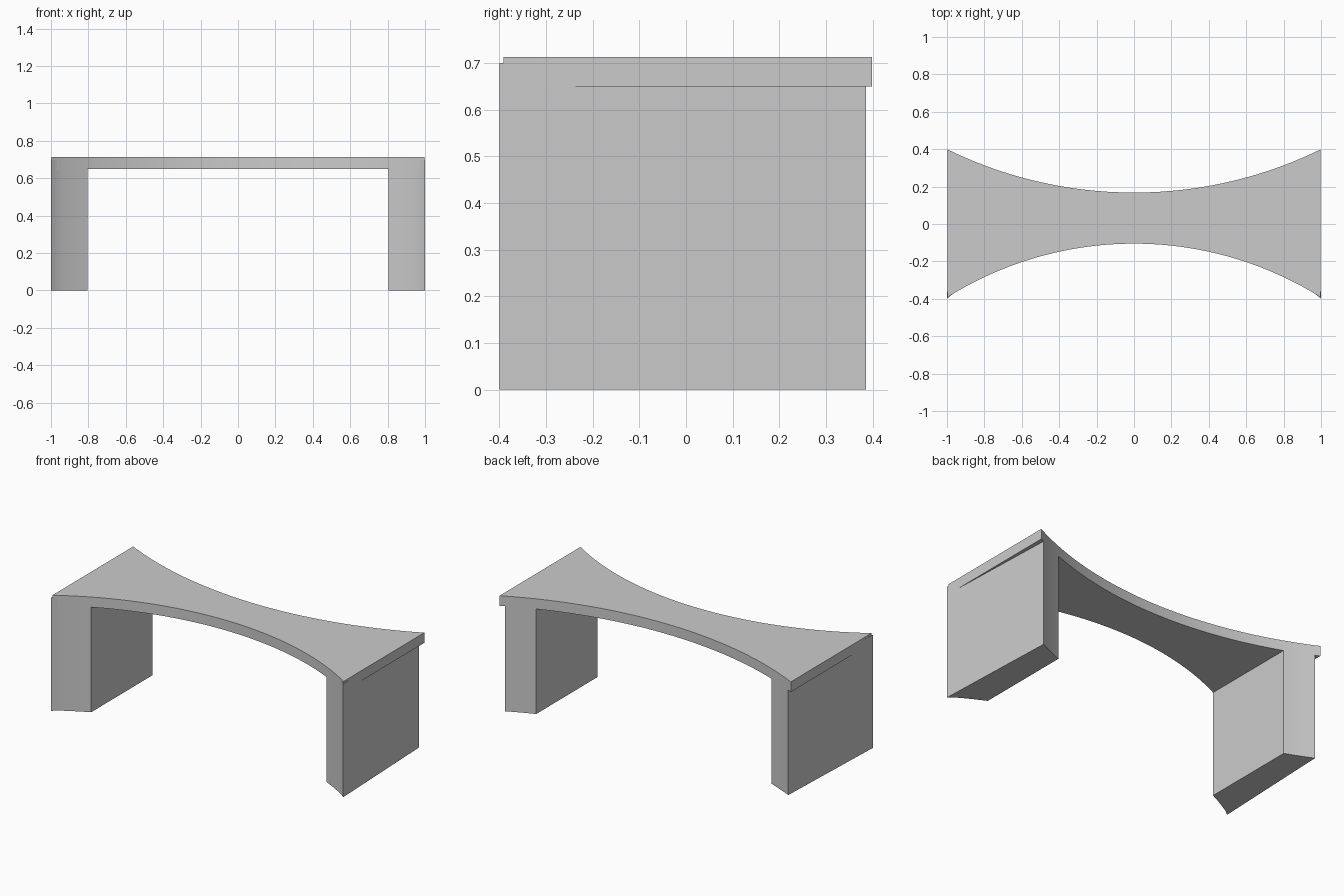
import bpy
import bmesh
from math import sqrt, radians

cube = bpy.data.objects.get("Cube")
if cube:
    bpy.data.objects.remove(cube, do_unlink=True)

grey = bpy.data.materials.new("light_grey")
grey.use_nodes = True
colour = (0.6, 0.6, 0.6, 1)
grey.diffuse_color = colour
grey.node_tree.nodes["Principled BSDF"].inputs["Base Color"].default_value = colour


def arc(x, middle, rise):
    """Height of a circular arc over a chord from x = -1 to x = 1."""
    radius = (1 + rise * rise) / (2 * rise)
    return middle + radius - sqrt(radius * radius - x * x)


def back_y(x):
    return arc(x, 0.168, 0.232)


def front_y(x):
    return -arc(x, 0.105, 0.288)


def steps(start, end, count):
    return [start + (end - start) * i / count for i in range(count + 1)]


def extrude_outline(name, outline, bottom, top):
    """Upright prism from a plan outline."""
    bm = bmesh.new()
    face = bm.faces.new([bm.verts.new((x, y, bottom)) for x, y in outline])
    result = bmesh.ops.extrude_face_region(bm, geom=[face])
    verts = [v for v in result["geom"] if isinstance(v, bmesh.types.BMVert)]
    bmesh.ops.translate(bm, verts=verts, vec=(0, 0, top - bottom))
    bmesh.ops.recalc_face_normals(bm, faces=bm.faces)
    mesh = bpy.data.meshes.new(name)
    bm.to_mesh(mesh)
    bm.free()
    mesh.materials.append(grey)
    obj = bpy.data.objects.new(name, mesh)
    bpy.context.collection.objects.link(obj)
    bpy.ops.object.select_all(action="DESELECT")
    obj.select_set(True)
    bpy.context.view_layer.objects.active = obj
    bpy.ops.object.shade_smooth_by_angle(angle=radians(20))


# Seat slab, with both long sides curved inwards
end = 0.997
xs = steps(-end, end, 40)
seat = [(x, front_y(x)) for x in xs] + [(x, back_y(x)) for x in reversed(xs)]
extrude_outline("seat", seat, 0.65, 0.713)

# Legs follow the seat curves; the outer face slants in towards the back
xs = steps(0.805, 0.97, 5)
leg = [(x, front_y(x)) for x in xs] + [(1.0, -0.4)]
leg += [(x, back_y(x)) for x in reversed(xs)]
for name, side in (("left_leg", 1), ("right_leg", -1)):
    extrude_outline(name, [(side * x, y) for x, y in leg], 0, 0.70)
